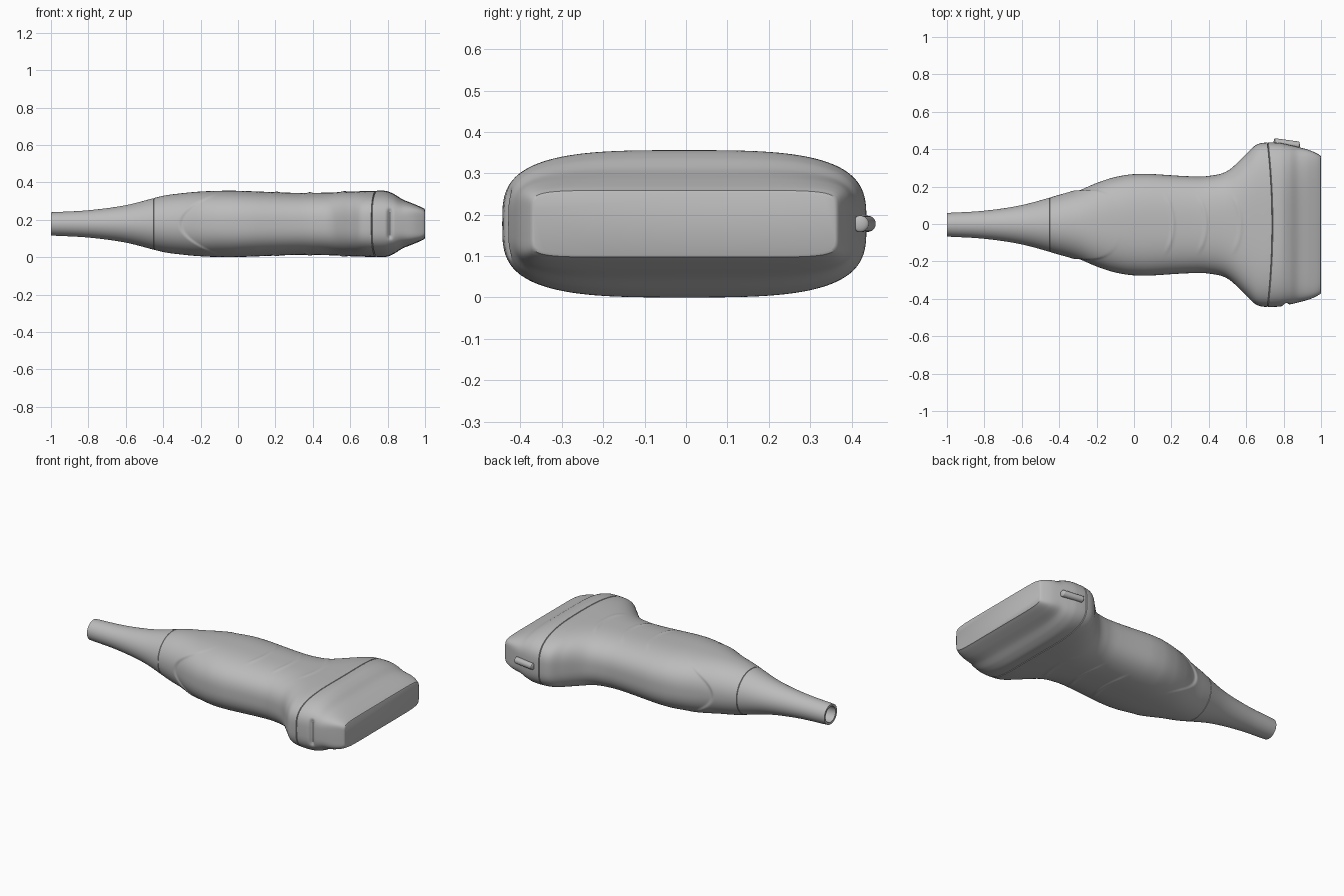
import bpy, bmesh, math
from mathutils import Vector

default = bpy.data.objects.get("Cube")
if default:
    bpy.data.objects.remove(default)

grey = bpy.data.materials.new("plain_grey")
grey.use_nodes = True
GREY = (0.5, 0.5, 0.5, 1)
grey.diffuse_color = GREY
grey.node_tree.nodes["Principled BSDF"].inputs["Base Color"].default_value = GREY

MID_Z, MID_Y, SIDES = 0.178, -0.004, 128
RELIEF, SEAM = -0.45, 0.715

# Key sections: position, half width, half height, squareness
KEYS = [
    (-1, .063, .062, 2), (-.8, .075, .073, 2), (-.6, .105, .1, 2),
    (-.4, .16, .15, 2.1), (-.3, .19, .164, 2.2), (-.2, .232, .173, 2.4),
    (-.1, .264, .177, 2.5), (0, .275, .177, 2.6), (.3, .259, .166, 2.6),
    (.4, .261, .166, 2.6), (.5, .288, .168, 2.7), (.6, .378, .173, 3),
    (.65, .425, .175, 3.2), (.7, .439, .177, 3.3), (.78, .437, .176, 3.4),
    (.83, .427, .16, 3.7), (.88, .415, .131, 4.2), (.94, .398, .107, 6),
    (.985, .377, .087, 8), (1, .366, .077, 8),
]


def section(x):
    """Smoothly interpolated half width, half height and squareness."""
    i = max(k for k in range(len(KEYS) - 1) if KEYS[k][0] <= x or k == 0)
    a, b = KEYS[i], KEYS[i + 1]
    before, after = KEYS[max(i - 1, 0)], KEYS[min(i + 2, len(KEYS) - 1)]
    span = b[0] - a[0]
    t = (x - a[0]) / span
    result = []
    for c in (1, 2, 3):
        m0 = (b[c] - before[c]) / (b[0] - before[0]) * span
        m1 = (after[c] - a[c]) / (after[0] - a[0]) * span
        result.append((2*t**3 - 3*t*t + 1) * a[c] + (t**3 - 2*t*t + t) * m0
                      + (3*t*t - 2*t**3) * b[c] + (t**3 - t*t) * m1)
    return result


def smooth(lo, hi, v):
    t = min(max((v - lo) / (hi - lo), 0), 1)
    return t * t * (3 - 2 * t)


def bell(v, width):
    return math.exp(-(v / width) ** 2)


def ring(x, inset=0):
    """Rounded cross-section with the moulded grip details pressed in."""
    w, h, n = section(x)
    points = []
    for k in range(SIDES):
        a = 2 * math.pi * k / SIDES
        c, s = math.cos(a), math.sin(a)
        u = math.copysign(abs(c) ** (2 / n), c)
        v = math.copysign(abs(s) ** (2 / n), s)
        y, z = u * (w - inset), v * (h - inset)
        px = x + 0.025 * bell(x - SEAM, 0.08) * (1 - u * u)
        # Side grip panels with a curved front lip
        edge = -0.32 + 0.17 * (z / 0.15) ** 2
        press = smooth(edge, edge + 0.025, x) * (1 - smooth(-0.1, 0.1, x))
        y -= 0.009 * press * u
        # Finger ridges above and below
        for centre in (0.21, 0.385, 0.57):
            arc = centre - 1.8 * y * y
            bump = 0.004 * bell(x - arc, 0.01) * (1 - smooth(0.1, 0.17, abs(y)))
            z += bump * smooth(0.5, 0.8, abs(v)) * math.copysign(1, v)
        # Upright slot on one side of the head
        if u < 0:
            y += (0.015 * bell(x - 0.812, 0.012) * smooth(0.7, 0.95, -u)
                  * (1 - smooth(0.06, 0.09, abs(z))))
        points.append(Vector((px, y + MID_Y, z + MID_Z)))
    return points


def finish(name, bm):
    bmesh.ops.recalc_face_normals(bm, faces=bm.faces)
    mesh = bpy.data.meshes.new(name)
    bm.to_mesh(mesh)
    bm.free()
    mesh.materials.append(grey)
    obj = bpy.data.objects.new(name, mesh)
    bpy.context.collection.objects.link(obj)
    bpy.ops.object.select_all(action="DESELECT")
    obj.select_set(True)
    bpy.context.view_layer.objects.active = obj
    bpy.ops.object.shade_smooth_by_angle(angle=math.radians(35))


def loft(name, rings, cap_end=False):
    bm = bmesh.new()
    loops = [[bm.verts.new(p) for p in r] for r in rings]
    for a, b in zip(loops, loops[1:]):
        for k in range(SIDES):
            j = (k + 1) % SIDES
            bm.faces.new((a[k], a[j], b[j], b[k]))
    if cap_end:
        bm.faces.new(loops[-1])
    finish(name, bm)


def rings_between(start, end, step):
    count = round((end - start) / step)
    return [ring(start + (end - start) * i / count) for i in range(count + 1)]


# Cable relief: hollow tube flaring into the handle
bore = [[Vector((x, p.y * 0.78, MID_Z + (p.z - MID_Z) * 0.78)) for p in ring(-1)]
        for x in (-0.8, -1)]
bore.insert(0, [Vector((-0.8, 0, MID_Z)).lerp(p, 0.02) for p in bore[0]])
groove_a = ring(RELIEF, 0.003)
loft("cable_relief", bore + rings_between(-1, RELIEF - 0.002, 0.02) + [groove_a])

# Handle, meeting its neighbours in shallow grooves
groove_b = ring(SEAM, 0.006)
loft("handle", [groove_a] + rings_between(RELIEF + 0.002, SEAM - 0.003, 0.006)
     + [groove_b])

# Scanning head with a softly rounded flat end
end = ring(0.99)
tip = [[Vector((x, MID_Y + (p.y - MID_Y) * sy, MID_Z + (p.z - MID_Z) * sz))
        for p in end]
       for x, sy, sz in ((0.997, 0.99, 0.96), (1, 0.975, 0.89))]
loft("scanning_head", [groove_b] + rings_between(SEAM + 0.003, 0.99, 0.005) + tip,
     cap_end=True)

# Orientation marker: rounded rod lying along one side of the head
bm = bmesh.new()
bmesh.ops.create_uvsphere(bm, u_segments=24, v_segments=16, radius=0.02)
for v in bm.verts:
    along = v.co.z * 0.4 + math.copysign(0.062, v.co.z)
    y = 0.43 - 0.14 * along + v.co.y
    v.co = Vector((0.817 + along, y, MID_Z + v.co.x))
finish("orientation_marker", bm)
